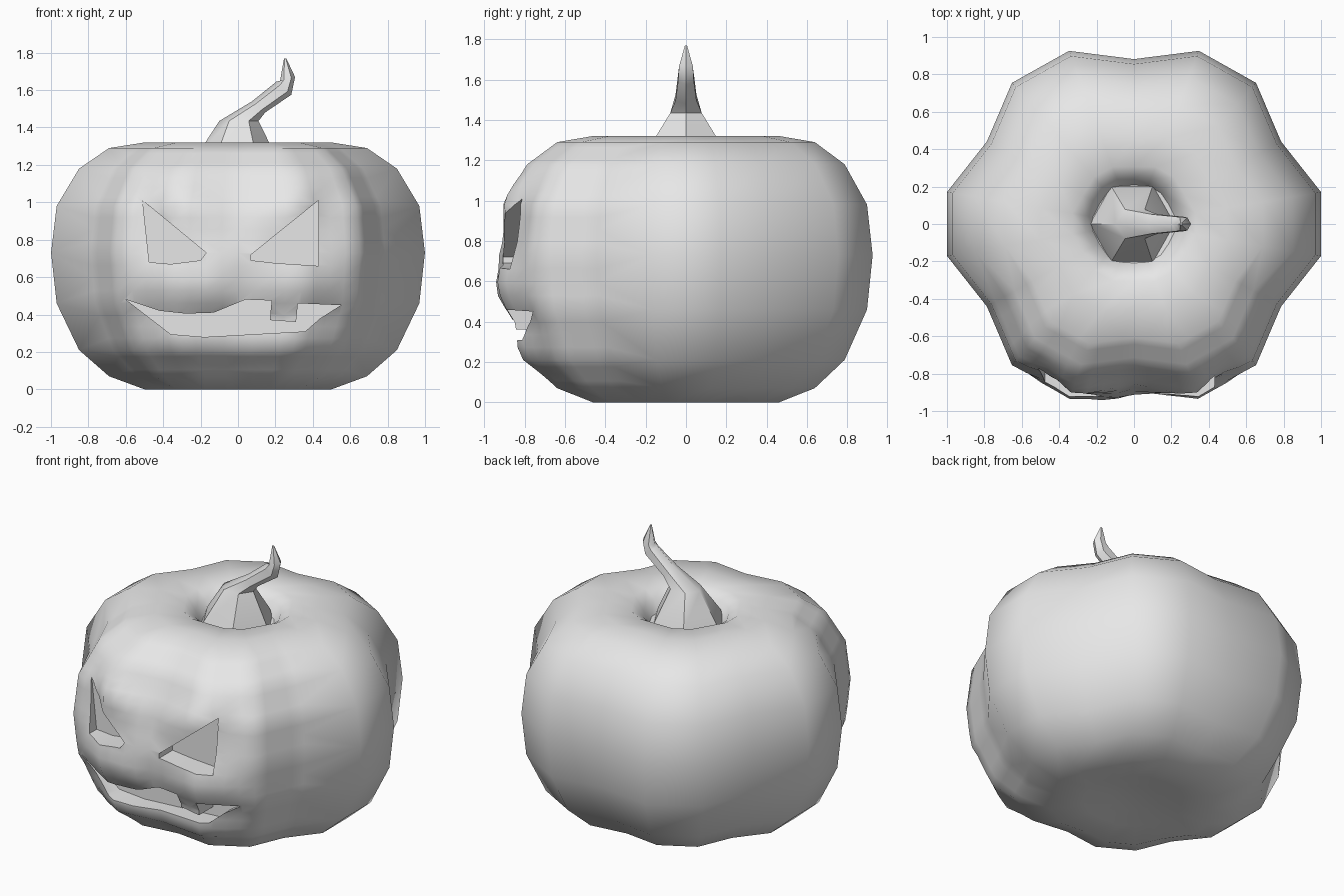
import bpy, bmesh, math
from mathutils import Vector

if "Cube" in bpy.data.objects:
    bpy.data.objects.remove(bpy.data.objects["Cube"])

skin = bpy.data.materials.new("plain grey")
skin.diffuse_color = (0.8, 0.8, 0.8, 1)
skin.use_nodes = True
skin.node_tree.nodes["Principled BSDF"].inputs["Base Color"].default_value = skin.diffuse_color


def make_object(name, bm):
    bmesh.ops.recalc_face_normals(bm, faces=bm.faces)
    mesh = bpy.data.meshes.new(name)
    bm.to_mesh(mesh)
    bm.free()
    mesh.materials.append(skin)
    obj = bpy.data.objects.new(name, mesh)
    bpy.context.collection.objects.link(obj)
    return obj


def select_only(obj):
    bpy.ops.object.select_all(action='DESELECT')
    obj.select_set(True)
    bpy.context.view_layer.objects.active = obj


def smooth(obj, degrees):
    select_only(obj)
    bpy.ops.object.shade_smooth_by_angle(angle=math.radians(degrees))


def loft(bm, rings):
    """Skin a list of point rings and close both ends."""
    loops = [[bm.verts.new(p) for p in ring] for ring in rings]
    n = len(loops[0])
    for a, b in zip(loops, loops[1:]):
        for i in range(n):
            j = (i + 1) % n
            bm.faces.new((a[i], a[j], b[j], b[i]))
    bm.faces.new(loops[0][::-1])
    bm.faces.new(loops[-1])


# Pumpkin body: six lobes, three segments per lobe
profile = [(0.15, 0.03), (0.3, 0.01), (0.5, 0.0), (0.69, 0.07), (0.85, 0.21),
           (0.97, 0.46), (1.0, 0.73), (0.97, 0.98), (0.85, 1.18), (0.69, 1.29),
           (0.5, 1.32), (0.33, 1.315), (0.26, 1.27), (0.22, 1.2), (0.1, 1.19)]
rings = []
for r, z in profile:
    ring = []
    for i in range(18):
        a = math.radians(10 + 20 * i)
        groove = 1 - 0.105 * min(1, r / 0.6) if i % 3 == 1 else 1
        ring.append((1.015 * r * groove * math.cos(a),
                     0.985 * r * groove * math.sin(a), z))
    rings.append(ring)
bm = bmesh.new()
loft(bm, rings)

# Finer faces where the carved face goes
front = [f for f in bm.faces if f.calc_center_median().y < -0.45
         and 0.05 < f.calc_center_median().z < 1.25
         and abs(f.calc_center_median().x) < 0.75]
edges = list({e for f in front for e in f.edges})
bmesh.ops.subdivide_edges(bm, edges=edges, cuts=3, use_grid_fill=True)
bmesh.ops.triangulate(bm, faces=[f for f in bm.faces if len(f.verts) > 4 and
                                 f.calc_center_median().y < -0.2])


def bump(d, width):
    return math.exp(-(d / width) ** 2)


def line_distance(p, a, b):
    p, a, b = Vector(p), Vector(a), Vector(b)
    t = max(0, min(1, (p - a).dot(b - a) / (b - a).length_squared))
    return (p - a - t * (b - a)).length


# Relief: nose, cheeks, brows, lower lip and sunken eye sockets
for v in bm.verts:
    if v.co.y > -0.4:
        continue
    x, z = v.co.x, v.co.z
    p, q = (x, z), (abs(x), z)
    v.co.y -= 0.04 * bump(line_distance(p, (-0.1, 0.55), (-0.05, 0.68)), 0.14)
    v.co.y -= 0.025 * bump(line_distance(q, (0.15, 0.57), (0.5, 0.58)), 0.09)
    v.co.y -= 0.02 * bump(line_distance(q, (0.1, 0.88), (0.4, 1.08)), 0.08)
    v.co.y -= 0.025 * bump(line_distance(q, (0.0, 0.22), (0.4, 0.25)), 0.08)
    v.co.y += 0.035 * bump(line_distance(q, (0.42, 0.78), (0.44, 0.95)), 0.10)
    v.co.y += 0.02 * bump(line_distance(q, (0.0, 0.38), (0.55, 0.42)), 0.08)
body = make_object("pumpkin_body", bm)

# Carved openings: outline (x, z) and depth of the recess floor
left_eye = [(-0.51, 1.01), (-0.475, 0.68), (-0.36, 0.67), (-0.2, 0.69), (-0.17, 0.73)]
right_eye = [(0.43, 1.01), (0.07, 0.72), (0.07, 0.69), (0.2, 0.675), (0.43, 0.66)]
mouth = [(-0.6, 0.48), (-0.42, 0.42), (-0.28, 0.405), (-0.13, 0.41), (0.04, 0.48),
         (0.18, 0.475), (0.17, 0.37), (0.31, 0.36), (0.32, 0.46), (0.55, 0.45),
         (0.44, 0.38), (0.36, 0.31), (0.0, 0.29), (-0.18, 0.28), (-0.36, 0.295)]
for name, outline, floor in (("left_eye_cutter", left_eye, -0.77),
                             ("right_eye_cutter", right_eye, -0.77),
                             ("mouth_cutter", mouth, -0.70)):
    bm = bmesh.new()
    loft(bm, [[(x, y, z) for x, z in outline] for y in (-1.2, floor)])
    cutter = make_object(name, bm)
    cutter.hide_render = True
    mod = body.modifiers.new(name, 'BOOLEAN')
    mod.operation = 'DIFFERENCE'
    mod.solver = 'EXACT'
    mod.object = cutter
    select_only(body)
    bpy.ops.object.modifier_apply(modifier=name)
    bpy.data.objects.remove(cutter, do_unlink=True)
smooth(body, 42)

# Stem: hexagonal rings (centre x, centre z, half x, half y, tilt of the ring)
stem_rings = [(-0.01, 1.17, 0.235, 0.24, 0.0), (-0.01, 1.25, 0.21, 0.22, 0.0),
              (0.005, 1.435, 0.105, 0.09, 0.0), (0.11, 1.51, 0.035, 0.06, -0.03),
              (0.245, 1.61, 0.04, 0.045, -0.035), (0.265, 1.66, 0.04, 0.04, 0.01),
              (0.252, 1.77, 0.006, 0.006, 0.0)]
rings = []
for cx, cz, hx, hy, tilt in stem_rings:
    angles = [math.radians(60 * i) for i in range(6)]
    rings.append([(cx + hx * math.cos(a), hy * math.sin(a), cz + tilt * math.cos(a))
                  for a in angles])
bm = bmesh.new()
loft(bm, rings)
stem = make_object("stem", bm)
smooth(stem, 50)
